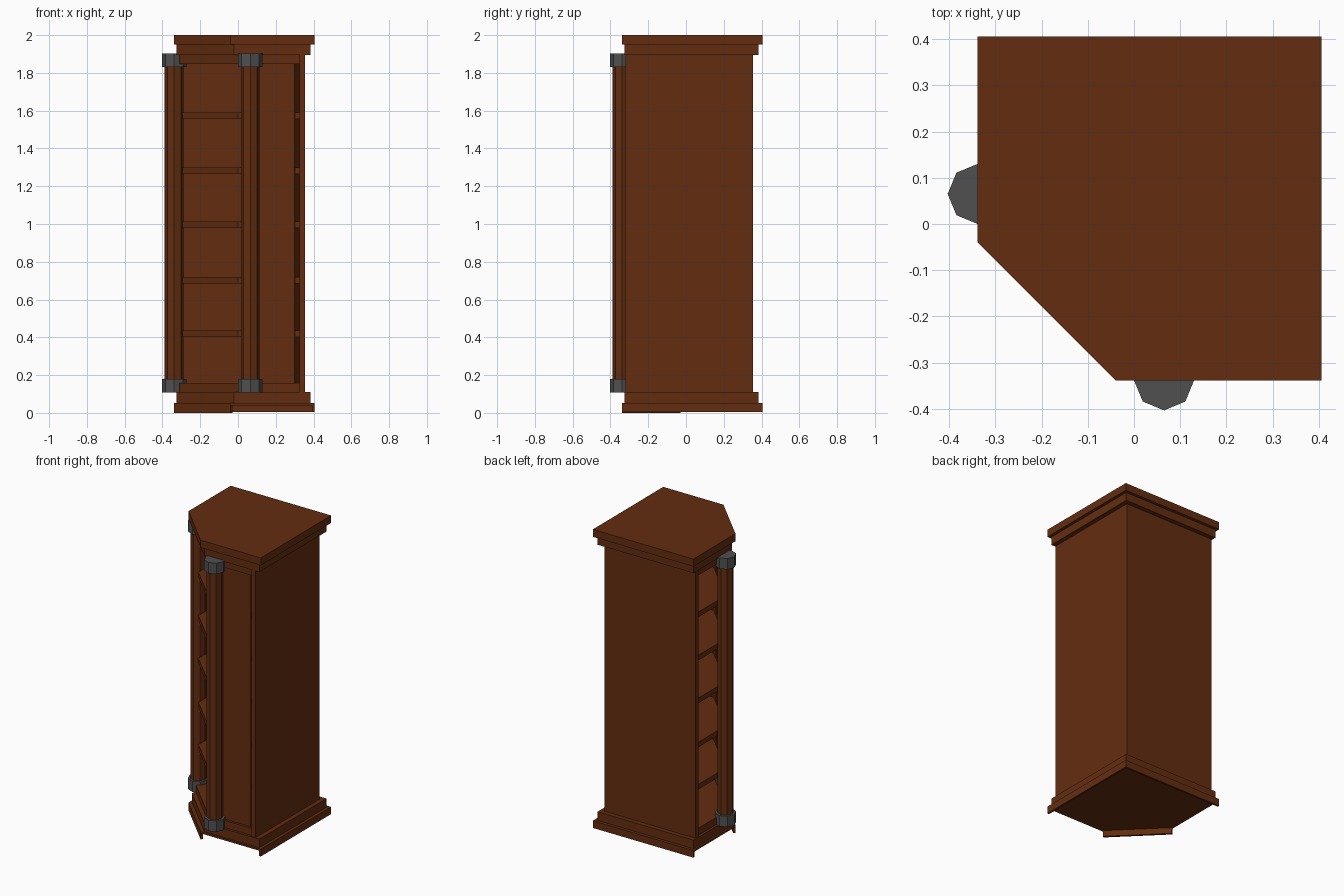
import bpy, bmesh, math

if "Cube" in bpy.data.objects:
    bpy.data.objects.remove(bpy.data.objects["Cube"])

def material(name, rgb):
    m = bpy.data.materials.new(name)
    m.diffuse_color = (*rgb, 1)
    m.use_nodes = True
    m.node_tree.nodes["Principled BSDF"].inputs["Base Color"].default_value = m.diffuse_color
    return m

WOOD = material("brown_wood", (0.125, 0.026, 0.005))
METAL = material("dark_grey", (0.08, 0.08, 0.08))

def prism(name, pts, z0, z1, mat=WOOD):
    """Extrude a flat outline from z0 to z1."""
    bm = bmesh.new()
    low = [bm.verts.new((x, y, z0)) for x, y in pts]
    high = [bm.verts.new((x, y, z1)) for x, y in pts]
    bm.faces.new(low[::-1])
    bm.faces.new(high)
    n = len(pts)
    for i in range(n):
        j = (i + 1) % n
        bm.faces.new((low[i], low[j], high[j], high[i]))
    bmesh.ops.recalc_face_normals(bm, faces=bm.faces)
    me = bpy.data.meshes.new(name)
    bm.to_mesh(me)
    bm.free()
    me.materials.append(mat)
    ob = bpy.data.objects.new(name, me)
    bpy.context.collection.objects.link(ob)
    return ob

def corner(lo, cut, hi):
    """Square outline with its front left corner cut off."""
    return [(lo, hi), (hi, hi), (hi, lo), (cut, lo), (lo, cut)]

def rect(x0, x1, y0, y1):
    return [(x0, y0), (x1, y0), (x1, y1), (x0, y1)]

def swap(pts):
    return [(y, x) for x, y in pts]

# Stepped cornice and plinth
prism("top_board", corner(-0.338, -0.04, 0.405), 1.95, 2.0)
prism("cornice_step", corner(-0.325, -0.022, 0.385), 1.895, 1.95)
prism("plinth_step", corner(-0.325, -0.022, 0.385), 0.05, 0.11)
prism("plinth_board", corner(-0.338, -0.04, 0.405), 0.04, 0.052)

# Skirting below the plinth: two wall sides and the slanted front
skirt = rect(0.392, 0.405, -0.338, 0.405)
prism("right_skirt", skirt, 0.004, 0.05)
prism("back_skirt", swap(skirt), 0.004, 0.05)
prism("front_skirt", [(-0.338, -0.04), (-0.04, -0.338), (-0.03, -0.328), (-0.328, -0.03)], 0, 0.05)

# Carcass: rails and two wall panels
prism("top_rail", corner(-0.31, 0.0, 0.355), 1.848, 1.895)
prism("bottom_rail", corner(-0.31, 0.0, 0.355), 0.11, 0.158)
wall = rect(0.325, 0.355, -0.32, 0.355)
prism("right_wall", wall, 0.11, 1.895)
prism("back_wall", swap(wall), 0.11, 1.895)

# Shelves
for z in (0.42, 0.702, 0.997, 1.283, 1.572):
    prism("shelf", corner(-0.293, 0.0, 0.33), z - 0.017, z + 0.017)

# Recessed front panel, its edge chamfered against the wall
prism("front_panel", [(0.04, -0.295), (0.30, -0.295), (0.325, -0.25), (0.04, -0.27)], 0.15, 1.855)

# Octagonal columns with grey caps on both sides of the slanted front
def octagon(r):
    return [(0.065 + r * math.cos(i * math.pi / 4), -0.338 + r * math.sin(i * math.pi / 4))
            for i in range(8)]

for side, place in (("right", lambda p: p), ("left", swap)):
    prism(side + "_column", place(octagon(0.05)), 0.11, 1.9)
    prism(side + "_column_foot", place(octagon(0.065)), 0.108, 0.18, METAL)
    prism(side + "_column_head", place(octagon(0.065)), 1.83, 1.903, METAL)
